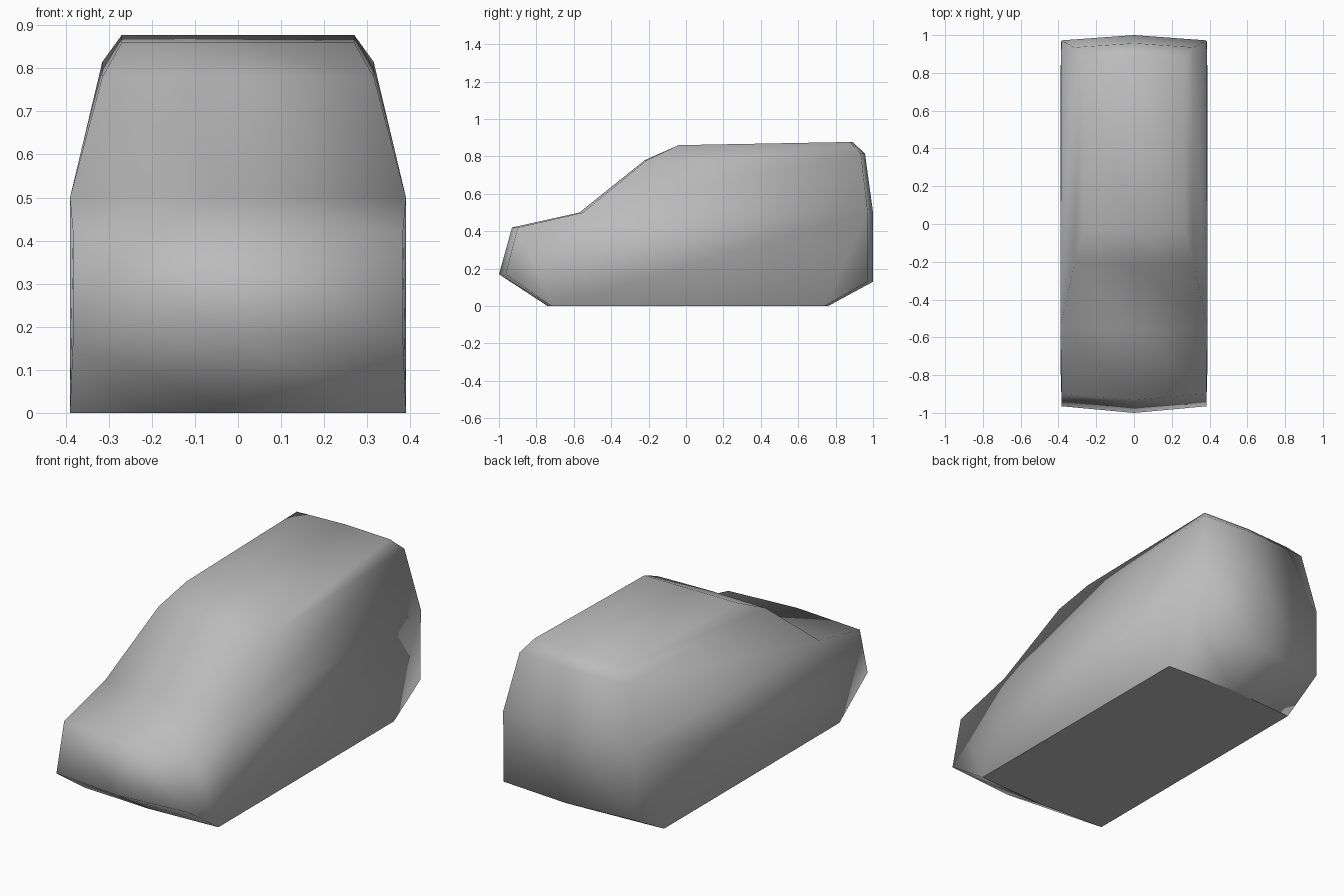
import bpy
import bmesh

# Remove the default cube
cube = bpy.data.objects.get("Cube")
if cube:
    bpy.data.objects.remove(cube, do_unlink=True)

# Single body paint
paint = bpy.data.materials.new("body_grey")
paint.use_nodes = True
grey = (0.5, 0.5, 0.5, 1.0)
paint.diffuse_color = grey
paint.node_tree.nodes["Principled BSDF"].inputs["Base Color"].default_value = grey

# Side outline: name -> (corner y, z, half width, how far the centre bows out in y)
outline = {
    "floor_front": (-0.72, 0.0, 0.39, -0.02),
    "bumper": (-0.965, 0.17, 0.383, -0.035),
    "hood": (-0.9, 0.42, 0.383, -0.03),
    "cowl": (-0.55, 0.5, 0.39, -0.02),
    "windscreen_top": (-0.21, 0.78, 0.315, -0.01),
    "roof_front": (-0.04, 0.86, 0.27, 0.0),
    "roof_rear": (0.875, 0.877, 0.27, 0.015),
    "shoulder_rear": (0.935, 0.815, 0.315, 0.022),
    "belt_rear": (0.972, 0.5, 0.385, 0.028),
    "rear_low": (0.972, 0.13, 0.383, 0.028),
    "floor_rear": (0.74, 0.0, 0.39, 0.02),
}

# Flat panels that close each side
side_panels = [
    ("floor_front", "bumper", "hood"),
    ("floor_front", "hood", "cowl"),
    ("floor_front", "cowl", "belt_rear", "floor_rear"),
    ("floor_rear", "belt_rear", "rear_low"),
    ("cowl", "windscreen_top", "shoulder_rear", "belt_rear"),
    ("windscreen_top", "roof_front", "roof_rear", "shoulder_rear"),
]

bm = bmesh.new()

# Left, centre and right corners for every outline point
rows = {}
for name, (y, z, half, bow) in outline.items():
    rows[name] = [bm.verts.new((side * half, y + bow * (side == 0), z))
                  for side in (1, 0, -1)]

# Wrap the shell around the outline
names = list(outline)
for a, b in zip(names, names[1:]):
    for i in (0, 1):
        bm.faces.new((rows[a][i], rows[a][i + 1], rows[b][i + 1], rows[b][i]))

# Sides and floor
for panel in side_panels:
    for i in (0, 2):
        bm.faces.new([rows[n][i] for n in panel])
floor = bm.faces.new(rows["floor_front"] + rows["floor_rear"][::-1])
bmesh.ops.recalc_face_normals(bm, faces=bm.faces)

# Soft shading everywhere except a crisp flat floor
for face in bm.faces:
    face.smooth = face is not floor
for edge in floor.edges:
    edge.smooth = False

mesh = bpy.data.meshes.new("van_body")
bm.to_mesh(mesh)
bm.free()
mesh.materials.append(paint)
body = bpy.data.objects.new("van_body", mesh)
bpy.context.scene.collection.objects.link(body)
